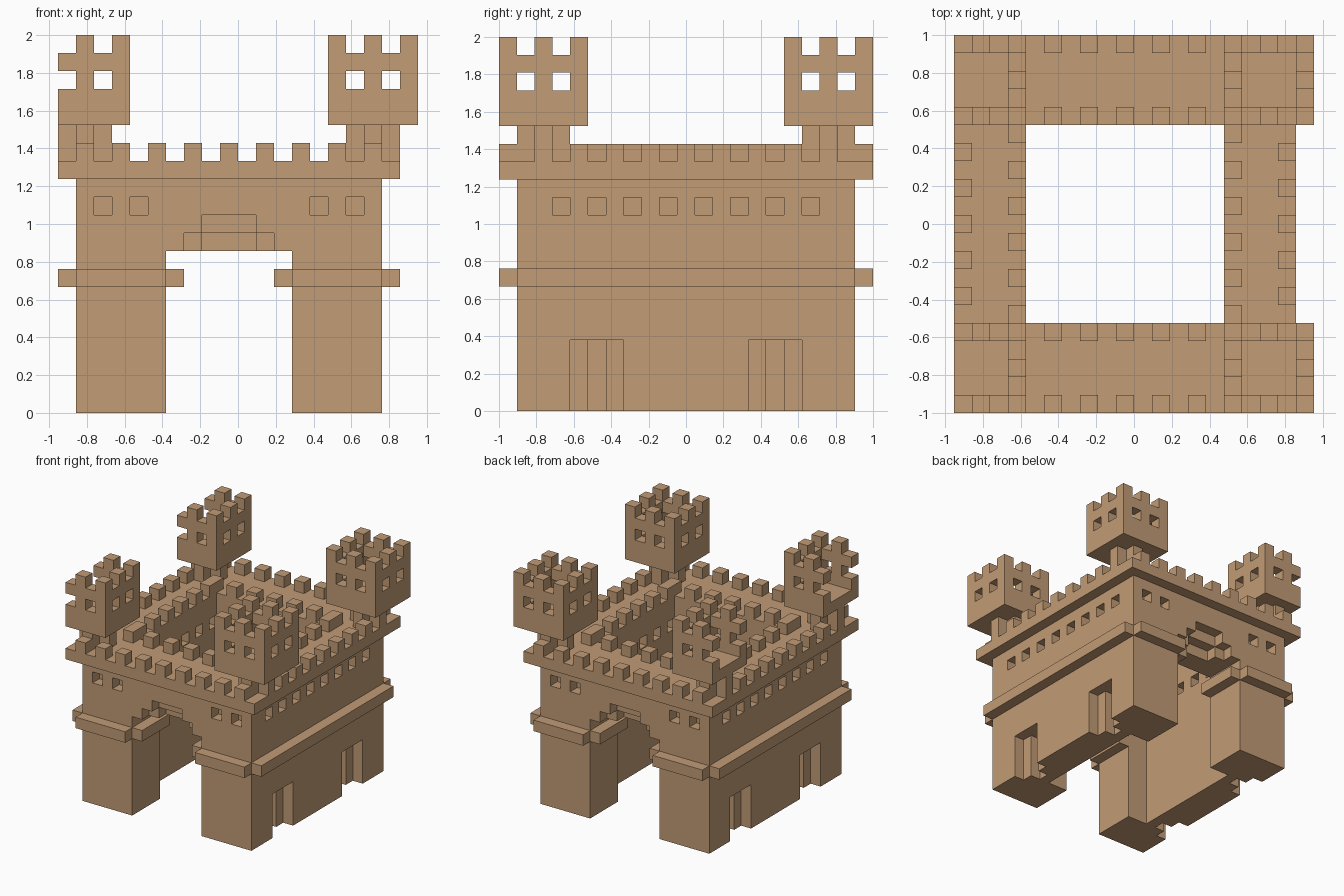
import bpy, bmesh

cube = bpy.data.objects.get("Cube")
if cube:
    bpy.data.objects.remove(cube, do_unlink=True)

U = 2 / 21            # size of one block
W, D = 19, 21         # castle footprint in blocks, mirrored about its middle

stone = bpy.data.materials.new("sandstone")
stone.use_nodes = True
COLOUR = (0.539, 0.332, 0.181, 1)
stone.diffuse_color = COLOUR
stone.node_tree.nodes["Principled BSDF"].inputs["Base Color"].default_value = COLOUR


def box(x0, x1, y0, y1, z0, z1):
    return {(x, y, z) for x in range(x0, x1) for y in range(y0, y1) for z in range(z0, z1)}


def flip_x(c):
    return {(W - 1 - x, y, z) for x, y, z in c}


def flip_y(c):
    return {(x, D - 1 - y, z) for x, y, z in c}


def four(c):
    """Repeat blocks on all mirrored sides."""
    c = c | flip_x(c)
    return c | flip_y(c)


def build(name, cells):
    """Skin a set of blocks with its outer faces and merge the flat areas."""
    bm = bmesh.new()
    verts = {}

    def vert(p):
        if p not in verts:
            verts[p] = bm.verts.new((p[0] * U - 20 * U / 2, p[1] * U - 1, p[2] * U))
        return verts[p]

    for c in sorted(cells):
        for axis in range(3):
            a, b = (axis + 1) % 3, (axis + 2) % 3
            for side in (0, 1):
                n = list(c)
                n[axis] += 2 * side - 1
                if tuple(n) in cells:
                    continue
                loop = []
                for da, db in ((0, 0), (1, 0), (1, 1), (0, 1)):
                    p = list(c)
                    p[axis] += side
                    p[a] += da
                    p[b] += db
                    loop.append(vert(tuple(p)))
                bm.faces.new(loop if side else loop[::-1])
    bmesh.ops.dissolve_limit(bm, angle_limit=0.01, verts=bm.verts[:], edges=bm.edges[:])
    mesh = bpy.data.meshes.new(name)
    bm.to_mesh(mesh)
    bm.free()
    mesh.materials.append(stone)
    obj = bpy.data.objects.new(name, mesh)
    bpy.context.collection.objects.link(obj)


# Walls around an open courtyard, with a gateway front and back
walls = box(1, 18, 1, 20, 0, 13) - box(4, 15, 5, 16, 0, 13)
walls -= box(6, 13, 0, 21, 0, 9)

# Stepped shallow niche above each gateway
niche = box(7, 12, 1, 2, 9, 10) | box(8, 11, 1, 3, 9, 10) | box(8, 11, 1, 2, 10, 11)
walls -= four(niche)

# Side door niches, deeper in the middle column
door = box(17, 18, 4, 7, 0, 4) | box(16, 17, 5, 6, 0, 4)
walls -= four(door)

# Blind windows
for i in (2, 4):
    walls -= four(box(i, i + 1, 1, 2, 11, 12))
for j in range(3, 18, 2):
    walls -= four(box(17, 18, j, j + 1, 11, 12))
    if 5 <= j <= 15:
        walls -= four(box(15, 16, j, j + 1, 11, 12))
build("castle_walls", walls)

# Belt course around the legs and into the gateways
build("belt_course", four(box(1, 6, 0, 1, 7, 8) | box(6, 7, 1, 5, 7, 8) | box(0, 1, 1, 20, 7, 8)))

# Overhanging walkway
build("walkway", box(0, 19, 0, 21, 13, 14) - box(4, 15, 5, 16, 13, 14))

# Battlements on the outer and inner edges of the walkway
merlons = set()
for i in range(1, 18, 2):
    merlons |= four(box(i, i + 1, 0, 1, 14, 15))
    if 3 <= i <= 15:
        merlons |= four(box(i, i + 1, 4, 5, 14, 15))
for j in range(2, 19, 2):
    merlons |= four(box(0, 1, j, j + 1, 14, 15))
for j in range(5, 16, 2):
    merlons |= four(box(3, 4, j, j + 1, 14, 15))

# Cross-shaped tower stem and hollow turret with windows and battlements
stem = box(16, 19, 2, 3, 14, 16) | box(17, 18, 1, 4, 14, 16)
turret = box(15, 20, 0, 5, 16, 21) - box(16, 19, 1, 4, 17, 21)
for k in (18, 20):
    for n in (1, 3):
        turret -= box(15 + n, 16 + n, 0, 5, k, k + 1) | box(15, 20, n, n + 1, k, k + 1)

build("battlements", merlons - four(stem))

for side in ("left", "right"):
    for end in ("front", "back"):
        s, t = stem, turret
        if side == "right":
            s = flip_x(s)
            # turrets on this side are open outward
            t = {c for c in flip_x(t) if c[0] >= 0}
        if end == "back":
            s, t = flip_y(s), flip_y(t)
        build(f"{end}_{side}_tower_stem", s)
        build(f"{end}_{side}_turret", t)
